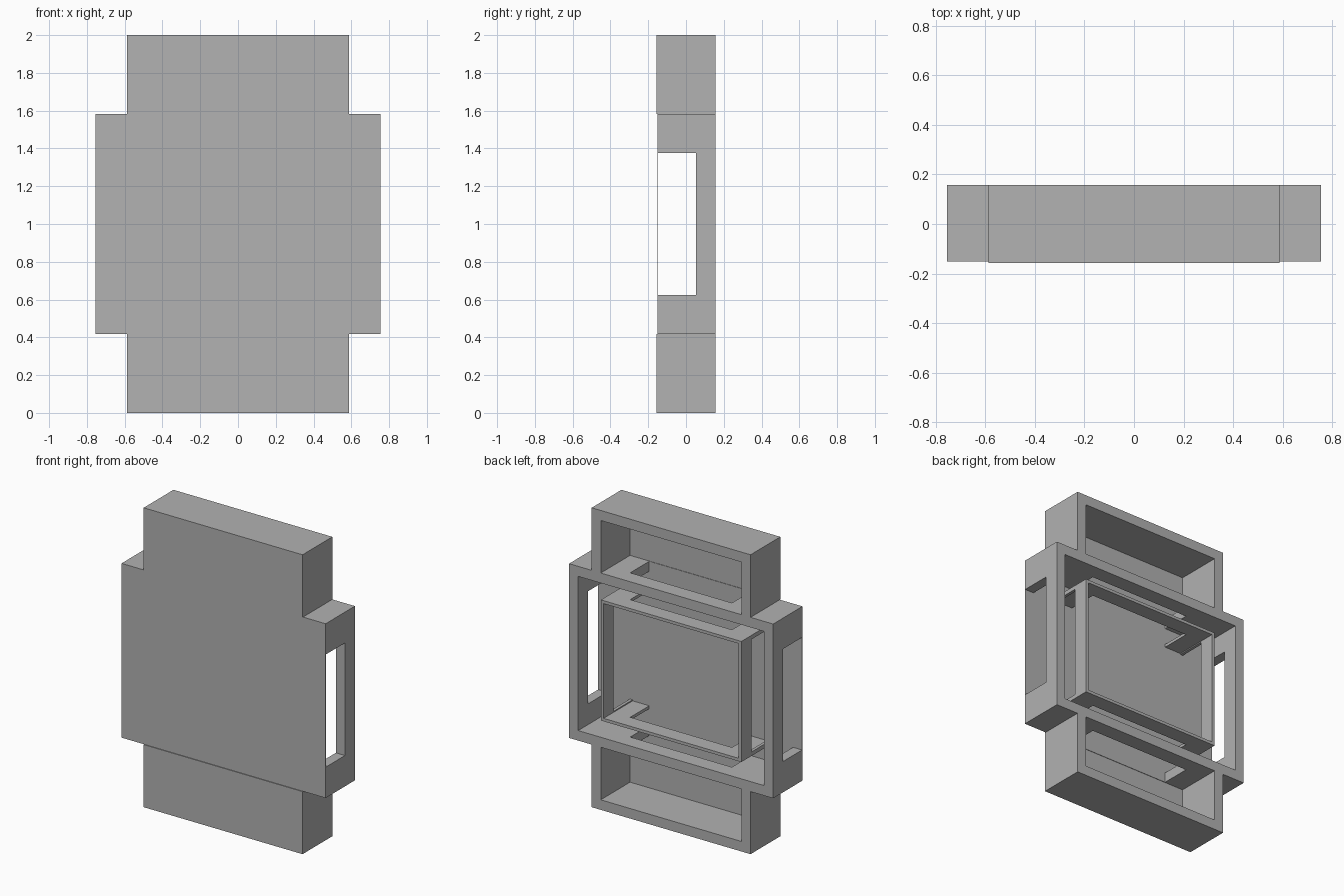
import bpy

old = bpy.data.objects.get("Cube")
if old:
    bpy.data.objects.remove(old, do_unlink=True)

grey = bpy.data.materials.new("plain_grey")
grey.use_nodes = True
colour = (0.445, 0.445, 0.445, 1)
grey.diffuse_color = colour
grey.node_tree.nodes["Principled BSDF"].inputs["Base Color"].default_value = colour

BACK = 0.157        # rear rims
SHEET = -0.149      # inner face of the thin front sheet
MID = 1.0           # height of the centre
NOTCH = 0.376       # half width of the wall notches
NOTCH_Y = 0.052     # depth the notches reach


def box(name, xs, ys, zs):
    bpy.ops.mesh.primitive_cube_add(size=1)
    ob = bpy.context.object
    ob.name = name
    for v in ob.data.vertices:
        for i, (lo, hi) in enumerate((xs, ys, zs)):
            v.co[i] = lo if v.co[i] < 0 else hi
    ob.data.materials.append(grey)
    return ob


def cut(ob, *ranges):
    """Subtract a box from the object."""
    cutter = box("cutter", *ranges)
    cutter.hide_render = True
    mod = ob.modifiers.new("cut", 'BOOLEAN')
    mod.operation, mod.solver, mod.object = 'DIFFERENCE', 'EXACT', cutter
    bpy.context.view_layer.objects.active = ob
    bpy.ops.object.modifier_apply(modifier=mod.name)
    bpy.data.objects.remove(cutter, do_unlink=True)


def around(half, centre=0.0):
    return (centre - half, centre + half)


def notched_frame(name, half_x, half_z, wall, front, floor):
    """Rectangular frame with one notch through each of its four walls."""
    ob = box(name, around(half_x), (front, BACK), around(half_z, MID))
    cut(ob, around(half_x - wall), (floor, 1), around(half_z - wall, MID))
    cut(ob, around(2), (SHEET, NOTCH_Y), around(NOTCH, MID))
    cut(ob, around(NOTCH), (SHEET, NOTCH_Y), around(2, MID))
    return ob


# Wide centre tray with its thin front sheet
notched_frame("centre_tray", 0.754, 0.582, 0.067, -0.152, SHEET)

# Thin-walled ring standing inside the tray
notched_frame("inner_ring", 0.519, 0.403, 0.02, -0.15, -1)

# Upper and lower trays, open towards the centre tray
for name, side in (("upper_tray", 1), ("lower_tray", -1)):
    def heights(near, far):
        return sorted((MID + side * near, MID + side * far))
    tray = box(name, around(0.587), (-BACK, BACK), heights(0.582, 1.0))
    cut(tray, around(0.52), (-0.152, 1), heights(0.4, 0.933))
